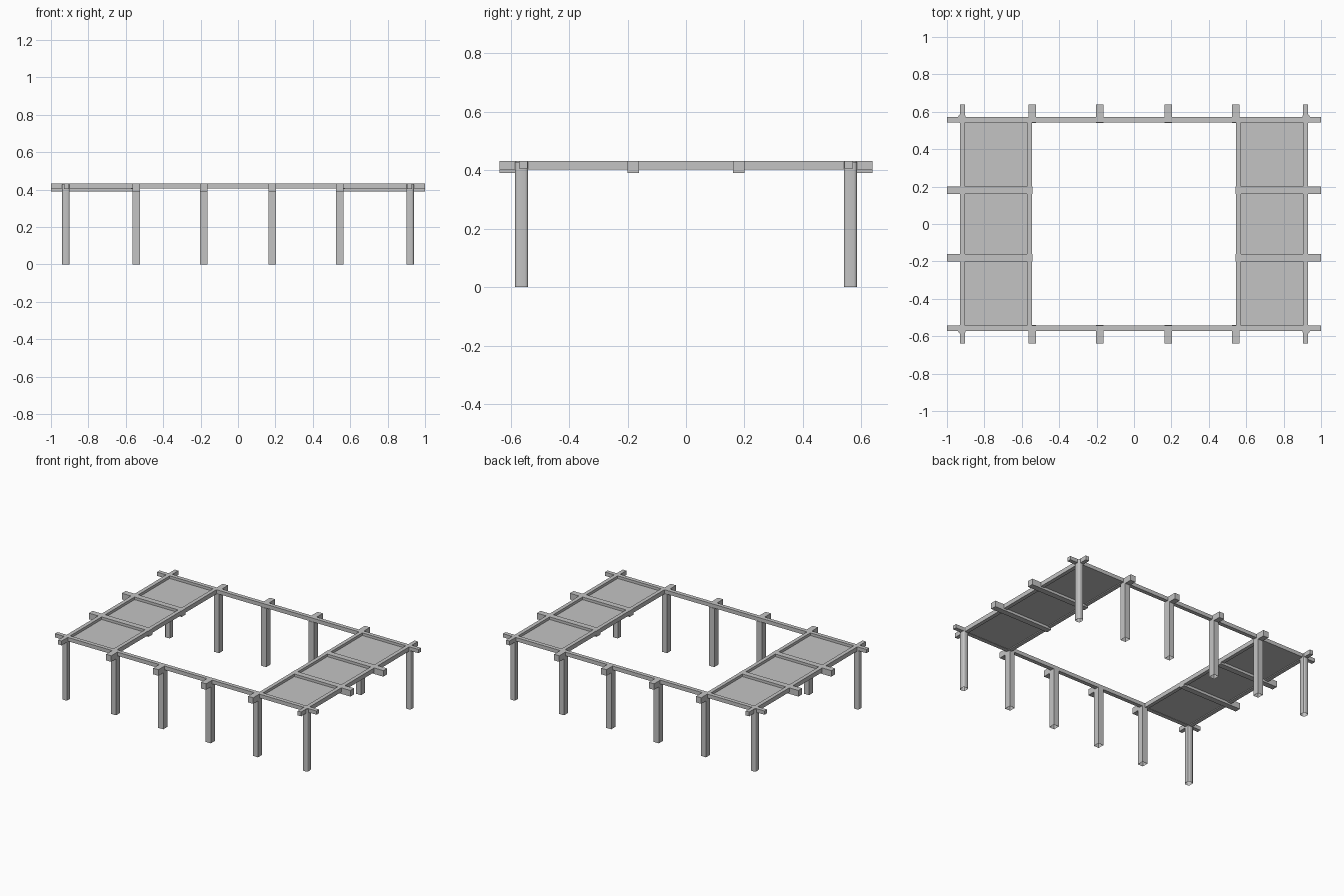
import bpy
import bmesh

if "Cube" in bpy.data.objects:
    bpy.data.objects.remove(bpy.data.objects["Cube"], do_unlink=True)

GREY = (0.55, 0.55, 0.55, 1)
mat = bpy.data.materials.new("light grey")
mat.use_nodes = True
mat.diffuse_color = GREY
mat.node_tree.nodes["Principled BSDF"].inputs["Base Color"].default_value = GREY


def box(name, xs, ys, zs, rounded=0, open_base=False):
    """Box between x, y and z limits, optionally with rounded upright edges and no base."""
    bm = bmesh.new()
    bmesh.ops.create_cube(bm, size=1)
    for v in bm.verts:
        v.co = [(a + b) / 2 + c * abs(b - a) for c, (a, b) in zip(v.co, (xs, ys, zs))]
    if rounded:
        upright = [e for e in bm.edges if abs(e.verts[0].co.z - e.verts[1].co.z) > 0.1]
        bmesh.ops.bevel(bm, geom=upright, offset=rounded, segments=3, profile=0.5, affect='EDGES')
    bm.normal_update()
    if open_base:
        base = [f for f in bm.faces if f.normal.z < -0.9]
        bmesh.ops.delete(bm, geom=base, context='FACES')
    mesh = bpy.data.meshes.new(name)
    bm.to_mesh(mesh)
    bm.free()
    mesh.materials.append(mat)
    obj = bpy.data.objects.new(name, mesh)
    bpy.context.collection.objects.link(obj)
    if rounded:
        bpy.context.view_layer.objects.active = obj
        bpy.ops.object.select_all(action='DESELECT')
        obj.select_set(True)
        bpy.ops.object.shade_smooth_by_angle()
    return obj


TOP = 0.432
STUB_BASE = 0.39
BEAM_BASE = 0.406
SIDE_BASE = 0.402

for s, end in ((-1, "front"), (1, "back")):
    # Long beam across the width
    box(end + "_beam", (-1, 1), (s * 0.543, s * 0.571), (BEAM_BASE, TOP))
    # Square posts, each with a rafter stub
    for i, x in enumerate((-0.543, -0.182, 0.182, 0.543)):
        w = (x - 0.02, x + 0.02)
        box(f"{end}_post_{i}", w, (s * 0.54, s * 0.585), (0, BEAM_BASE), open_base=True)
        box(f"{end}_rafter_stub_{i}", w, (s * 0.545, s * 0.638), (STUB_BASE, TOP))
    # Rounded corner posts
    for x, side in ((-0.92, "right"), (0.92, "left")):
        box(f"{end}_{side}_corner_post", (x - 0.02, x + 0.02), (s * 0.54, s * 0.585),
            (0, TOP - 0.004), rounded=0.011, open_base=True)

for s, side in ((-1, "right"), (1, "left")):
    # Side beams of the covered bays
    box(side + "_outer_beam", (s * 0.903, s * 0.93), (-0.638, 0.638), (SIDE_BASE, TOP))
    box(side + "_inner_beam", (s * 0.545, s * 0.571), (-0.55, 0.55), (SIDE_BASE, TOP))
    # Cross rafters
    for y, end in ((-0.18, "front"), (0.18, "back")):
        box(f"{side}_{end}_cross_rafter", (s * 0.543, s), (y - 0.02, y + 0.02), (STUB_BASE, TOP))
    # Recessed roof panels
    for i, ys in enumerate(((-0.55, -0.195), (-0.165, 0.165), (0.195, 0.55))):
        box(f"{side}_roof_panel_{i}", (s * 0.565, s * 0.91), ys, (0.408, 0.414))
